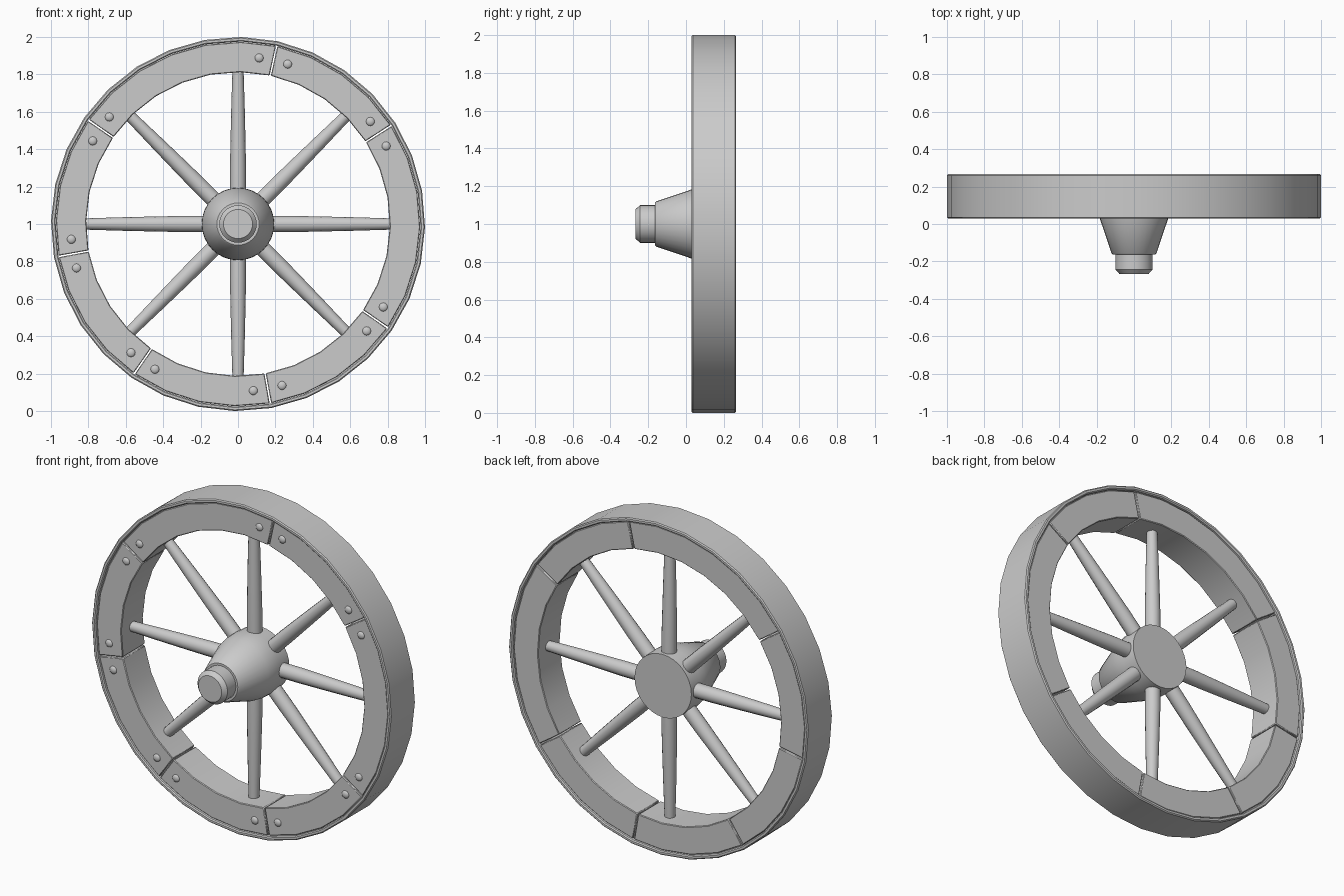
import bpy, bmesh
from math import sin, cos, pi, radians

if "Cube" in bpy.data.objects:
    bpy.data.objects.remove(bpy.data.objects["Cube"])

ZC = 1.0  # axle height


def finish(name, bm, bevel=0.0, smooth=35):
    bmesh.ops.remove_doubles(bm, verts=bm.verts, dist=1e-5)
    bmesh.ops.recalc_face_normals(bm, faces=bm.faces)
    me = bpy.data.meshes.new(name)
    bm.to_mesh(me)
    bm.free()
    ob = bpy.data.objects.new(name, me)
    bpy.context.collection.objects.link(ob)
    bpy.ops.object.select_all(action='DESELECT')
    bpy.context.view_layer.objects.active = ob
    ob.select_set(True)
    bpy.ops.object.shade_smooth_by_angle(angle=radians(smooth))
    if bevel:
        mod = ob.modifiers.new("edge_bevel", 'BEVEL')
        mod.width = bevel
        mod.segments = 1
        mod.limit_method = 'ANGLE'
        mod.angle_limit = radians(40)
    return ob


def lathe(name, profile, n, start=0.0, closed=False, bevel=0.0):
    """Spin (radius, y) points about the axle."""
    bm = bmesh.new()
    rings = []
    for i in range(n):
        a = start + 2 * pi * i / n
        rings.append([bm.verts.new((r * cos(a), y, ZC + r * sin(a))) for r, y in profile])
    k = len(profile)
    for i in range(n):
        p, q = rings[i], rings[(i + 1) % n]
        for j in range(k if closed else k - 1):
            bm.faces.new((p[j], p[(j + 1) % k], q[(j + 1) % k], q[j]))
    if not closed:
        bm.faces.new([r[0] for r in rings])
        bm.faces.new([r[-1] for r in rings])
    return finish(name, bm, bevel)


def felloe(name, a0, a1, steps, r0, r1, y0, y1):
    """One wooden rim block between two angles in degrees."""
    bm = bmesh.new()
    rings = []
    for i in range(steps + 1):
        a = radians(a0 + (a1 - a0) * i / steps)
        rings.append([bm.verts.new((r * cos(a), y, ZC + r * sin(a)))
                      for r, y in ((r0, y0), (r1, y0), (r1, y1), (r0, y1))])
    for p, q in zip(rings, rings[1:]):
        for j in range(4):
            bm.faces.new((p[j], p[(j + 1) % 4], q[(j + 1) % 4], q[j]))
    bm.faces.new(rings[0])
    bm.faces.new(rings[-1])
    return finish(name, bm, bevel=0.004)


def spoke(name, angle):
    """Tapered round spoke: stations of (distance from axle, radius, y)."""
    stations = ((0.12, 0.043, 0.160), (0.30, 0.043, 0.159), (0.45, 0.040, 0.157),
                (0.62, 0.036, 0.155), (0.82, 0.030, 0.153))
    ca, sa = cos(angle), sin(angle)
    n = 14
    bm = bmesh.new()
    rings = []
    for d, r, y in stations:
        ring = []
        for i in range(n):
            t = 2 * pi * i / n
            u = r * cos(t)
            ring.append(bm.verts.new((d * ca - u * sa, y + r * sin(t), ZC + d * sa + u * ca)))
        rings.append(ring)
    for p, q in zip(rings, rings[1:]):
        for i in range(n):
            bm.faces.new((p[i], p[(i + 1) % n], q[(i + 1) % n], q[i]))
    bm.faces.new(rings[0])
    bm.faces.new(rings[-1])
    return finish(name, bm)


def bolt(name, deg, r=0.895):
    """Flattened dome head on the front of the rim."""
    bm = bmesh.new()
    bmesh.ops.create_uvsphere(bm, u_segments=12, v_segments=8, radius=0.024)
    a = radians(deg)
    for v in bm.verts:
        v.co = (v.co.x + r * cos(a), 0.045 + v.co.z * 0.55, ZC + v.co.y + r * sin(a))
    return finish(name, bm)


# Rim joints, clockwise from the top
joints = [77.75, 32.75, -34.75, -79.75, -124.75, -169.75, -214.75, -282.25]

# Iron tyre
lathe("tyre", [(0.976, 0.03), (1.0, 0.03), (1.0, 0.266), (0.976, 0.266)], 32,
      start=radians(joints[0]), closed=True, bevel=0.006)

# Wooden rim blocks and their bolts
gap = 0.25
for i in range(7):
    hi, lo = joints[i], joints[i + 1]
    felloe(f"rim_block_{i + 1}", lo + gap, hi - gap, round((hi - lo) / 11.25),
           0.812, 0.974, 0.043, 0.254)
    bolt(f"bolt_{i + 1}_a", hi + 5)
    bolt(f"bolt_{i + 1}_b", hi - 5)

# Spokes
for i in range(8):
    spoke(f"spoke_{i + 1}", i * pi / 4)

# Hub body
lathe("hub", [(0.113, -0.163), (0.12, -0.157), (0.183, 0.03), (0.192, 0.08),
              (0.194, 0.13), (0.19, 0.22)], 32)

# Axle cap at the front of the hub
lathe("axle_cap", [(0.1, -0.10), (0.1, -0.243), (0.078, -0.267)], 32)
